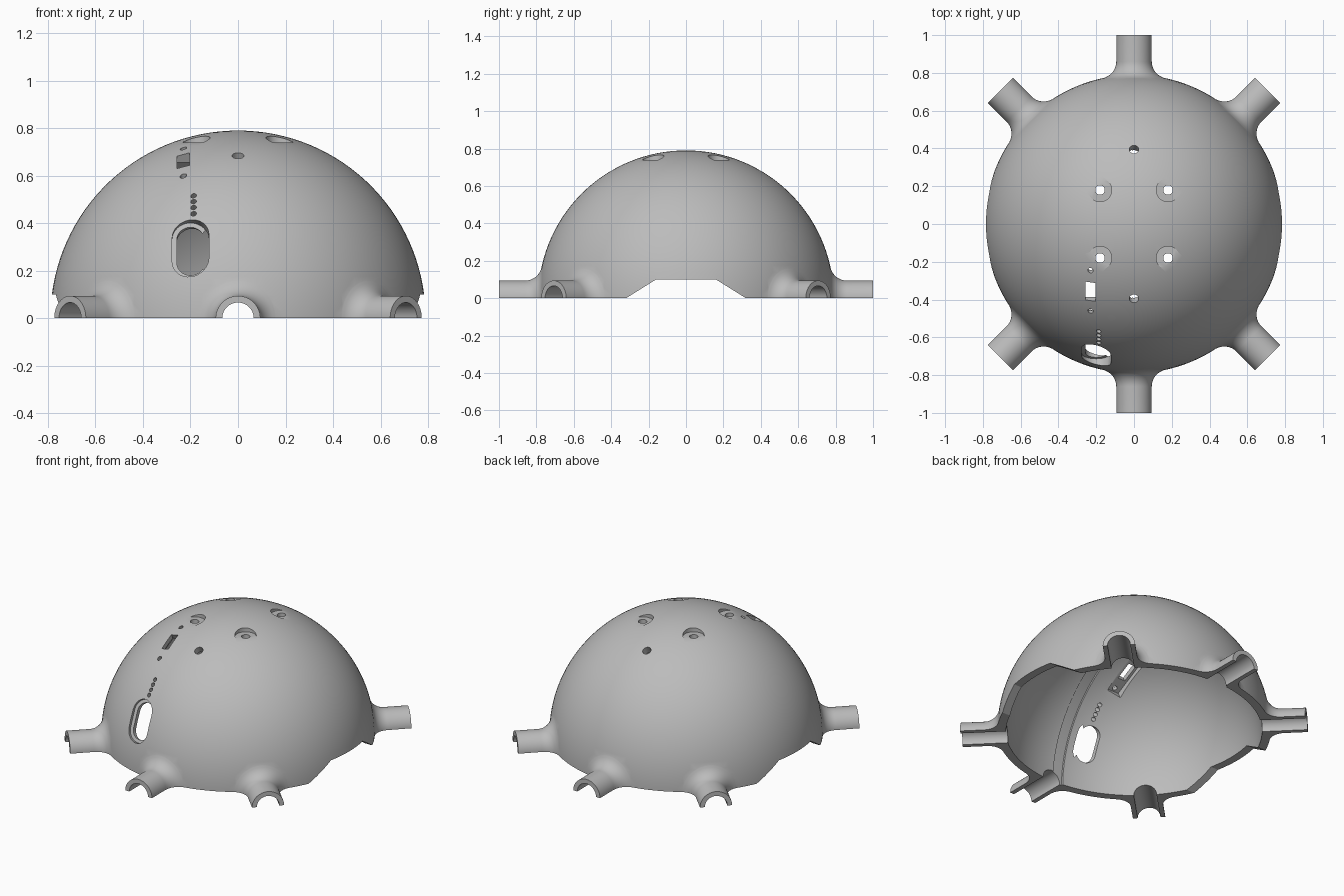
import bpy
import bmesh
from math import sin, cos, pi, radians, sqrt, atan2
from mathutils import Matrix, Vector

if "Cube" in bpy.data.objects:
    bpy.data.objects.remove(bpy.data.objects["Cube"], do_unlink=True)

R_OUT, R_IN = 0.79, 0.74        # dome shell
TUBE, BORE, FILLET = 0.094, 0.066, 0.09


def add_object(name, bm):
    bmesh.ops.recalc_face_normals(bm, faces=bm.faces)
    mesh = bpy.data.meshes.new(name)
    bm.to_mesh(mesh)
    bm.free()
    obj = bpy.data.objects.new(name, mesh)
    bpy.context.collection.objects.link(obj)
    return obj


def skin(name, rings, matrix):
    """Closed solid bridging a list of equal-length point rings."""
    bm = bmesh.new()
    loops = [[bm.verts.new(matrix @ Vector(p)) for p in ring] for ring in rings]
    n = len(loops[0])
    for a, b in zip(loops, loops[1:]):
        for i in range(n):
            j = (i + 1) % n
            bm.faces.new((a[i], a[j], b[j], b[i]))
    bm.faces.new(loops[0])
    bm.faces.new(loops[-1])
    return add_object(name, bm)


def prism(name, outline, z0, z1, matrix=Matrix()):
    return skin(name, [[(x, y, z) for x, y in outline] for z in (z0, z1)], matrix)


def circle(r, n=32, cx=0, cy=0):
    return [(cx + r * cos(2 * pi * (i + 0.5) / n), cy + r * sin(2 * pi * (i + 0.5) / n))
            for i in range(n)]


def rectangle(hx, hy):
    return [(-hx, -hy), (hx, -hy), (hx, hy), (-hx, hy)]


def stadium(width, length, n=16):
    r, straight = width / 2, (length - width) / 2
    upper = [(r * cos(pi * i / n), straight + r * sin(pi * i / n)) for i in range(n + 1)]
    return upper + [(-x, -y) for x, y in upper]


def sphere(name, radius, segments, rings):
    bm = bmesh.new()
    bmesh.ops.create_uvsphere(bm, u_segments=segments, v_segments=rings, radius=radius)
    return add_object(name, bm)


def tilted(elevation, x=0.0):
    """Frame whose z axis points out to the front at the given elevation."""
    return Matrix.Rotation(radians(90 - elevation), 4, 'X') @ Matrix.Translation((x, 0, 0))


def outward(degrees):
    """Frame whose z axis points out horizontally."""
    return Matrix.Rotation(radians(degrees), 4, 'Z') @ Matrix.Rotation(pi / 2, 4, 'Y')


def combine(target, tool, operation):
    mod = target.modifiers.new("combine", 'BOOLEAN')
    mod.operation, mod.solver, mod.object = operation, 'EXACT', tool
    bpy.context.view_layer.objects.active = target
    bpy.ops.object.modifier_apply(modifier=mod.name)
    bpy.data.objects.remove(tool, do_unlink=True)


dome = sphere("dome_shell", R_OUT, 128, 63)

# Six tube stubs, flared tangentially into the dome
centre_r = TUBE + FILLET
centre_s = sqrt((R_OUT + FILLET) ** 2 - centre_r ** 2)
sweep = atan2(centre_s, centre_r)
profile = [(0.16, 0.70)]
for i in range(13):
    angle = -sweep + i / 12 * sweep
    profile.append((centre_r - FILLET * cos(angle), centre_s + FILLET * sin(angle)))
profile[1] = (profile[1][0] * 0.998, profile[1][1] * 0.998)
profile.append((TUBE, 1.0))
directions = (45, 90, 135, 225, 270, 315)
for d in directions:
    rings = [[(x, y, s) for x, y in circle(r, 64)] for r, s in profile]
    combine(dome, skin("tube_stub", rings, outward(d)), 'UNION')

cutters = [sphere("cavity", R_IN, 96, 47)]
for d in directions:
    cutters.append(prism("tube_bore", circle(BORE, 48), 0.55, 1.1, outward(d)))

# Open underside and the two side notches
cutters.append(prism("underside", rectangle(1.5, 1.5), -1.5, 0))
notch = [(0.05, -0.40), (-0.10, -0.16), (-0.10, 0.16), (0.05, 0.40)]
cutters.append(prism("side_notch", notch, -1, 1, outward(0)))

# Shallow band inside the shell
cutters.append(prism("inner_band", circle(R_IN + 0.007, 96), -0.08, -0.01, outward(0)))

# Four vertical counterbored holes near the crown
for x in (-0.18, 0.18):
    for y in (-0.18, 0.18):
        cutters.append(prism("counterbore", circle(0.062, 40, x, y), 0.74, 1))
        cutters.append(prism("screw_hole", circle(0.025, 32, x, y), 0.5, 1))

# Radial holes on the centre line, front and back
for elevation in (60, 120):
    cutters.append(prism("centre_hole", circle(0.025), 0.6, 1, tilted(elevation)))

# Recessed slot at the front
slot = tilted(23, -0.2)
cutters.append(prism("slot_recess", stadium(0.155, 0.26), 0.72, 1, slot))
cutters.append(prism("slot", stadium(0.115, 0.22), 0.5, 1, slot))

# Row of four pin holes
for i in range(4):
    cutters.append(prism("pin_hole", circle(0.012, 20), 0.6, 1, tilted(35 + 2.4 * i, -0.187)))

# Rectangular window with two screw holes and an inside pocket
window = tilted(61.7, -0.23)
cutters.append(prism("window", rectangle(0.026, 0.055), 0.5, 1, window))
cutters.append(prism("window_pocket", rectangle(0.042, 0.145), 0.5, 0.715, window))
for side in (-0.122, 0.122):
    cutters.append(prism("window_hole", circle(0.014, 20, 0, side), 0.5, 1, window))

for cutter in cutters:
    combine(dome, cutter, 'DIFFERENCE')

# Single grey finish
grey = bpy.data.materials.new("plain_grey")
grey.use_nodes = True
colour = (0.5, 0.5, 0.5, 1)
grey.diffuse_color = colour
grey.node_tree.nodes["Principled BSDF"].inputs["Base Color"].default_value = colour
dome.data.materials.clear()
dome.data.materials.append(grey)

for obj in bpy.context.selected_objects:
    obj.select_set(False)
dome.select_set(True)
bpy.context.view_layer.objects.active = dome
bpy.ops.object.shade_smooth_by_angle(angle=radians(30))
